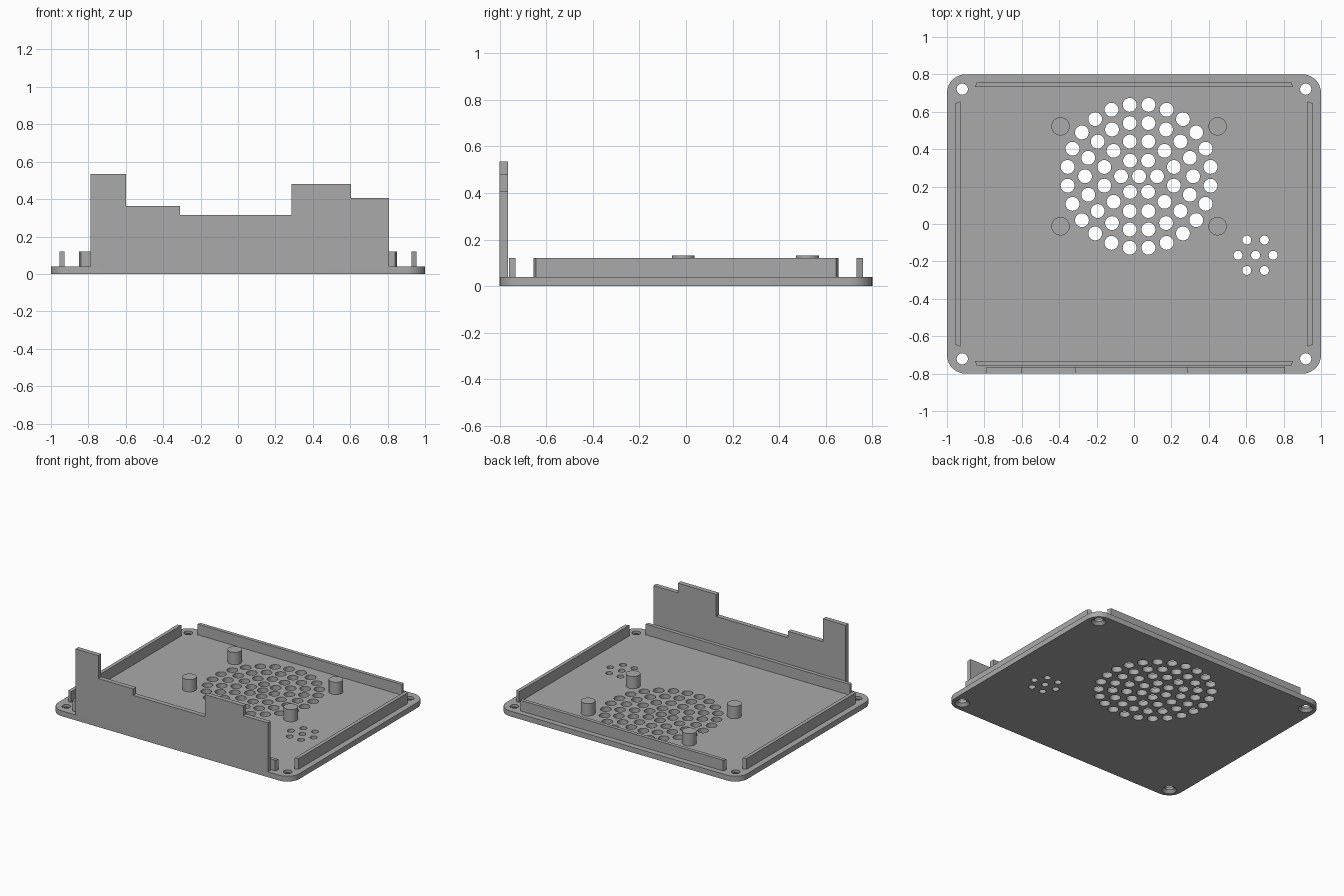
import bpy, bmesh, math
from mathutils import Matrix, Vector

if "Cube" in bpy.data.objects:
    bpy.data.objects.remove(bpy.data.objects["Cube"])

grey = bpy.data.materials.new("plain grey")
grey.diffuse_color = (0.40, 0.40, 0.40, 1)
grey.use_nodes = True
grey.node_tree.nodes["Principled BSDF"].inputs["Base Color"].default_value = grey.diffuse_color

T = 0.04                      # base plate thickness
CX, CY = 0.027, 0.255         # centre of the fan grille


def finish(name, bm, smooth=False):
    bmesh.ops.recalc_face_normals(bm, faces=bm.faces)
    me = bpy.data.meshes.new(name)
    bm.to_mesh(me)
    bm.free()
    ob = bpy.data.objects.new(name, me)
    bpy.context.collection.objects.link(ob)
    me.materials.append(grey)
    if smooth:
        smooth_edges(ob)
    return ob


def smooth_edges(ob):
    bpy.ops.object.select_all(action='DESELECT')
    ob.select_set(True)
    bpy.context.view_layer.objects.active = ob
    bpy.ops.object.shade_smooth_by_angle(angle=math.radians(30))


def prism(name, pts, offset, smooth=False):
    """Extrude a closed outline along an offset."""
    bm = bmesh.new()
    f = bm.faces.new([bm.verts.new(p) for p in pts])
    r = bmesh.ops.extrude_face_region(bm, geom=[f])
    bmesh.ops.translate(bm, vec=Vector(offset),
                        verts=[v for v in r['geom'] if isinstance(v, bmesh.types.BMVert)])
    return finish(name, bm, smooth)


def cylinder(bm, x, y, z0, z1, r0, r1=None, n=32):
    bmesh.ops.create_cone(bm, cap_ends=True, segments=n, radius1=r0,
                          radius2=r0 if r1 is None else r1, depth=z1 - z0,
                          matrix=Matrix.Translation((x, y, (z0 + z1) / 2)))


def cut(target, cutter):
    m = target.modifiers.new("cut", 'BOOLEAN')
    m.operation, m.solver, m.object = 'DIFFERENCE', 'EXACT', cutter
    bpy.ops.object.select_all(action='DESELECT')
    target.select_set(True)
    bpy.context.view_layer.objects.active = target
    bpy.ops.object.modifier_apply(modifier=m.name)
    bpy.data.objects.remove(cutter)


# Base plate with rounded corners
R = 0.1
outline = []
for i, (sx, sy) in enumerate([(1, 1), (-1, 1), (-1, -1), (1, -1)]):
    for k in range(11):
        a = math.radians(90 * i + 9 * k)
        outline.append((sx * (1 - R) + R * math.cos(a), sy * (0.8 - R) + R * math.sin(a), 0))
plate = prism("base_plate", outline, (0, 0, T))

# Grille, small vent and screw holes
drill = bmesh.new()
cylinder(drill, CX, CY, -0.05, 0.1, 0.037)
for ring in range(1, 5):
    n = 6 * ring
    for k in range(n):
        a = math.pi / 2 + 2 * math.pi * (k + 0.5) / n
        r = 0.0963 * ring
        cylinder(drill, CX + r * math.cos(a), CY + r * math.sin(a), -0.05, 0.1, 0.037)
cylinder(drill, 0.65, -0.167, -0.05, 0.1, 0.024)
for k in range(6):
    a = k * math.pi / 3
    cylinder(drill, 0.65 + 0.094 * math.cos(a), -0.167 + 0.094 * math.sin(a), -0.05, 0.1, 0.024)
sink = bmesh.new()
for sx in (-1, 1):
    for sy in (-1, 1):
        cylinder(drill, sx * 0.918, sy * 0.721, -0.05, 0.1, 0.03)
        cylinder(sink, sx * 0.918, sy * 0.721, -0.01, 0.03, 0.06, 0.02)
cut(plate, finish("drill", drill))
cut(plate, finish("countersink", sink))
smooth_edges(plate)

# Locating lips along the four edges, with slightly slanted ends
for s, front in ((-1, "front"), (1, "back")):
    prism(front + "_lip", [(-0.84, s * 0.759, T), (0.84, s * 0.759, T),
                           (0.85, s * 0.732, T), (-0.85, s * 0.732, T)], (0, 0, 0.08))
for s, side in ((-1, "left"), (1, "right")):
    prism(side + "_lip", [(s * 0.955, -0.645, T), (s * 0.955, 0.645, T),
                          (s * 0.928, 0.655, T), (s * 0.928, -0.655, T)], (0, 0, 0.08))

# Stepped front wall
steps = [(-0.788, -0.599, 0.535), (-0.599, -0.31, 0.363), (-0.31, 0.285, 0.315),
         (0.285, 0.604, 0.48), (0.604, 0.807, 0.407)]
profile = [(-0.788, -0.8, T)]
for x0, x1, z in steps:
    profile += [(x0, -0.8, z), (x1, -0.8, z)]
profile.append((0.807, -0.8, T))
prism("front_wall", profile, (0, 0.035, 0))

# Fan mounting posts
posts = bmesh.new()
for sx in (-1, 1):
    for sy in (-1, 1):
        cylinder(posts, CX + sx * 0.42, CY + sy * 0.267, T, 0.132, 0.049)
finish("fan_posts", posts, True)
